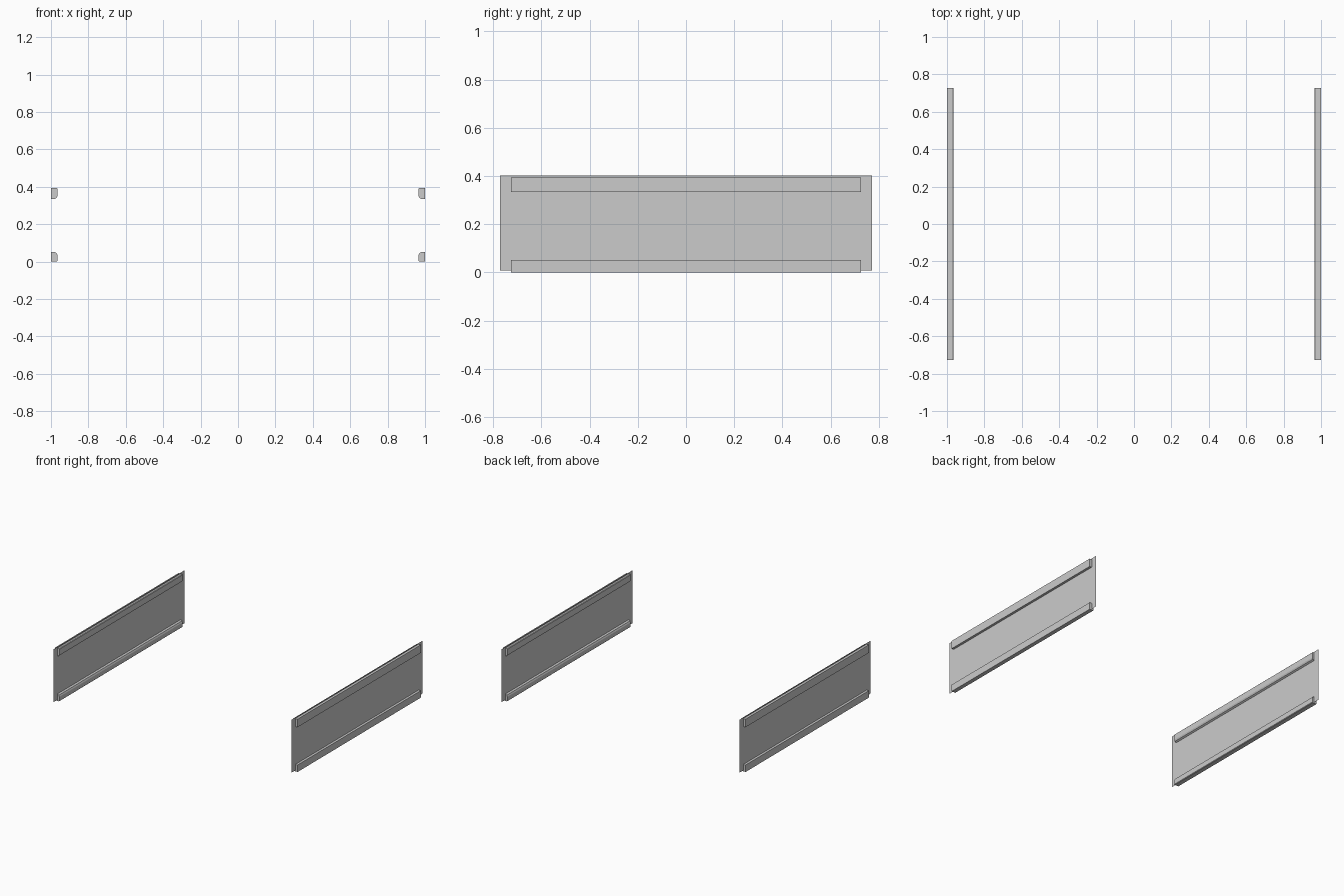
import bpy, bmesh

if "Cube" in bpy.data.objects:
    bpy.data.objects.remove(bpy.data.objects["Cube"])

OUT, INN, PLANE = 1.0, 0.965, 0.982   # rail outer / inner x, panel x
RAIL_Y, PANEL_Y = 0.726, 0.772


def make_object(name, bm):
    bmesh.ops.recalc_face_normals(bm, faces=bm.faces)
    me = bpy.data.meshes.new(name)
    bm.to_mesh(me)
    bm.free()
    ob = bpy.data.objects.new(name, me)
    bpy.context.collection.objects.link(ob)
    return ob


def rail(name, side, z_out, z_in):
    """Extrude a rail profile along y; the corner at (INN, z_in) is chamfered."""
    d = 1 if z_in > z_out else -1
    profile = [(OUT, z_out), (INN + 0.004, z_out), (INN, z_out + 0.004 * d),
               (INN, z_in - 0.017 * d), (INN + 0.005, z_in - 0.006 * d),
               (INN + 0.016, z_in), (OUT, z_in)]
    bm = bmesh.new()
    face = bm.faces.new([bm.verts.new((side * x, -RAIL_Y, z)) for x, z in profile])
    ext = bmesh.ops.extrude_face_region(bm, geom=[face], use_keep_orig=True)
    verts = [g for g in ext["geom"] if isinstance(g, bmesh.types.BMVert)]
    bmesh.ops.translate(bm, verts=verts, vec=(0, 2 * RAIL_Y, 0))
    make_object(name, bm)


def panel(name, side):
    """Thin single-sheet panel running through the rails."""
    bm = bmesh.new()
    pts = [(-PANEL_Y, 0.008), (PANEL_Y, 0.008), (PANEL_Y, 0.402), (-PANEL_Y, 0.402)]
    bm.faces.new([bm.verts.new((side * PLANE, y, z)) for y, z in pts])
    make_object(name, bm)


# Mirrored side panels, each with a lower and an upper rail
for side, label in ((-1, "left"), (1, "right")):
    panel(label + "_panel", side)
    rail(label + "_lower_rail", side, 0.0, 0.052)
    rail(label + "_upper_rail", side, 0.394, 0.334)
